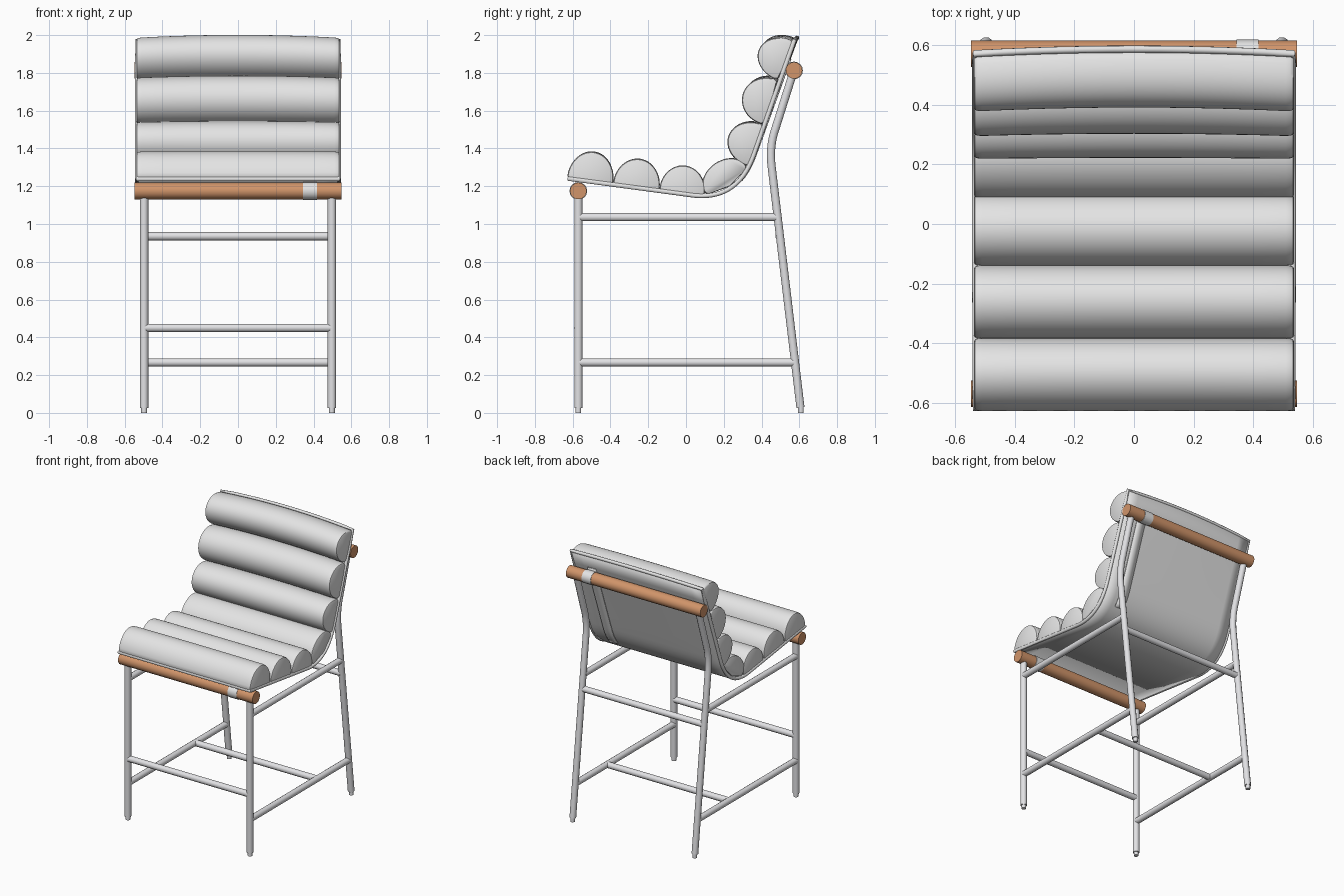
import bpy, bmesh, math
from mathutils import Vector

cube = bpy.data.objects.get("Cube")
if cube:
    bpy.data.objects.remove(cube, do_unlink=True)


def material(name, rgb):
    m = bpy.data.materials.new(name)
    m.use_nodes = True
    m.diffuse_color = (*rgb, 1)
    node = next(n for n in m.node_tree.nodes if n.type == 'BSDF_PRINCIPLED')
    node.inputs["Base Color"].default_value = (*rgb, 1)
    return m


FABRIC = material("light grey fabric", (0.78, 0.78, 0.78))
METAL = material("pale metal", (0.76, 0.76, 0.78))
WOOD = material("warm wood", (0.64, 0.30, 0.145))


def finish(name, mesh, mat, angle=40):
    ob = bpy.data.objects.new(name, mesh)
    bpy.context.scene.collection.objects.link(ob)
    mesh.materials.clear()
    mesh.materials.append(mat)
    bpy.ops.object.select_all(action='DESELECT')
    ob.select_set(True)
    bpy.context.view_layer.objects.active = ob
    bpy.ops.object.shade_smooth_by_angle(angle=math.radians(angle))
    return ob


def tube(name, points, radius, mat, closed=False, sides=3):
    """Round tube along a path, with capped ends."""
    cu = bpy.data.curves.new(name, 'CURVE')
    cu.dimensions = '3D'
    cu.bevel_depth = radius
    cu.bevel_resolution = sides
    cu.use_fill_caps = True
    sp = cu.splines.new('POLY')
    sp.points.add(len(points) - 1)
    for p, co in zip(sp.points, points):
        p.co = (*co, 1)
    sp.use_cyclic_u = closed
    tmp = bpy.data.objects.new(name + "_path", cu)
    bpy.context.scene.collection.objects.link(tmp)
    deps = bpy.context.evaluated_depsgraph_get()
    mesh = bpy.data.meshes.new_from_object(tmp.evaluated_get(deps))
    bpy.data.objects.remove(tmp, do_unlink=True)
    return finish(name, mesh, mat)


def bezier(a, b, c, n):
    a, b, c = Vector(a), Vector(b), Vector(c)
    return [a.lerp(b, i / n).lerp(b.lerp(c, i / n), i / n) for i in range(n + 1)]


def bow(x, y, z):
    """Backrest bows gently backwards and upwards at its middle."""
    s = 0.016 * max(0, (z - 1.3) / 0.7) * (1 - (x / 0.54) ** 2)
    return Vector((x, y + s, z + s))


def skin(rows, name, mat, closed):
    """Join rows of points; closed rows become a capped solid."""
    bm = bmesh.new()
    vs = [[bm.verts.new(p) for p in row] for row in rows]
    n = len(rows[0])
    for a, b in zip(vs, vs[1:]):
        for i in range(n if closed else n - 1):
            j = (i + 1) % n
            bm.faces.new((a[i], a[j], b[j], b[i]))
    if closed:
        bm.faces.new(vs[0])
        bm.faces.new(vs[-1])
    bmesh.ops.recalc_face_normals(bm, faces=bm.faces)
    mesh = bpy.data.meshes.new(name)
    bm.to_mesh(mesh)
    bm.free()
    return finish(name, mesh, mat)


# Seat shell: one bent sheet running from the seat front to the backrest top
seat_front, back_top = Vector((-0.62, 1.24)), Vector((0.572, 1.97))
bend = bezier((0.05, 1.15), (0.278, 1.13), (0.36, 1.37), 14)
back_line = [bend[-1].lerp(back_top, i / 6) for i in range(1, 7)]
profile = [seat_front] + bend + back_line


def sheet(name, xs, pts, thick):
    ob = skin([[bow(x, *p) for p in pts] for x in xs], name, FABRIC, False)
    mod = ob.modifiers.new("thickness", 'SOLIDIFY')
    mod.thickness = thick
    mod.offset = 0


HALF = 0.533
stations = [-HALF + 2 * HALF * i / 12 for i in range(13)]
sheet("seat_shell", stations, profile, 0.016)

# Edge binding around the shell
rim = [bow(-HALF, *p) for p in profile]
rim += [bow(x, *back_top) for x in stations[1:-1]]
rim += [bow(HALF, *p) for p in reversed(profile)]
tube("edge_binding", rim, 0.012, FABRIC, closed=True)

# Strap stitched to the rear of the backrest
strap = [p + Vector((0.011, -0.004)) for p in profile[10:-1]]
sheet("back_strap", [0.345, 0.38, 0.415], strap, 0.006)

# Padded rolls: half-round sections between successive seam points
seams = [(-0.628, 1.255), (-0.385, 1.222), (-0.14, 1.19), (0.10, 1.165),
         (0.318, 1.31), (0.395, 1.53), (0.467, 1.768), (0.555, 1.972)]
heights = [0.145, 0.14, 0.133, 0.10, 0.14, 0.137, 0.137]
ends = [(0.537, 0.92), (0.534, 0.965), (0.525, 0.99), (0.51, 1.0)]
cuts = [(-x, s) for x, s in ends]
cuts += [(0.51 * i / 5, 1.0) for i in range(-4, 5)]
cuts += ends[::-1]

for k, h in enumerate(heights):
    a, b = Vector(seams[k]), Vector(seams[k + 1])
    mid, along = (a + b) / 2, (b - a) / 2
    up = Vector((-along.y, along.x)).normalized()
    sag = 0.045 if k == 3 else 0.02
    section = []
    for i in range(25):
        t = math.pi * i / 24
        section.append(along * math.cos(t) + up * h * math.sin(t))
    section += [-along * 0.92 - up * 0.016, -up * sag, along * 0.92 - up * 0.016]
    rows = [[bow(x, *(mid + p * s)) for p in section] for x, s in cuts]
    skin(rows, f"cushion_roll_{k + 1}", FABRIC, True)

# Wooden bars with a fabric sleeve on each
for label, y, z in (("front", -0.57, 1.175), ("back", 0.572, 1.813)):
    tube(f"{label}_wood_bar", [(-0.547, y, z), (0.547, y, z)], 0.044, WOOD, sides=6)
    tube(f"{label}_bar_sleeve", [(0.345, y, z), (0.418, y, z)], 0.047, FABRIC, sides=6)

# Legs, feet and side rails on both sides
R = 0.0225
for side, x in (("left", 0.497), ("right", -0.497)):
    tube(f"{side}_front_leg", [(x, -0.57, 0.025), (x, -0.57, 1.16)], R, METAL)
    leg_bend = bezier((0.455, 1.29), (0.438, 1.41), (0.475, 1.51), 8)
    path = [(x, 0.606, 0.028)] + [(x, *p) for p in leg_bend] + [(x, 0.57, 1.81)]
    tube(f"{side}_back_leg", path, R, METAL)
    for label, y in (("front", -0.57), ("back", 0.608)):
        tube(f"{side}_{label}_foot", [(x, y, 0), (x, y, 0.04)], 0.016, METAL)
    for label, z, y in (("upper", 1.036, 0.48), ("lower", 0.267, 0.577)):
        tube(f"{side}_{label}_rail", [(x, -0.57, z), (x, y, z)], R, METAL)

# Cross rails between the two sides
for label, y, z in (("front", -0.57, 0.45), ("back", 0.495, 0.935), ("middle", 0.21, 0.267)):
    tube(f"{label}_cross_rail", [(-0.495, y, z), (0.495, y, z)], R, METAL)
